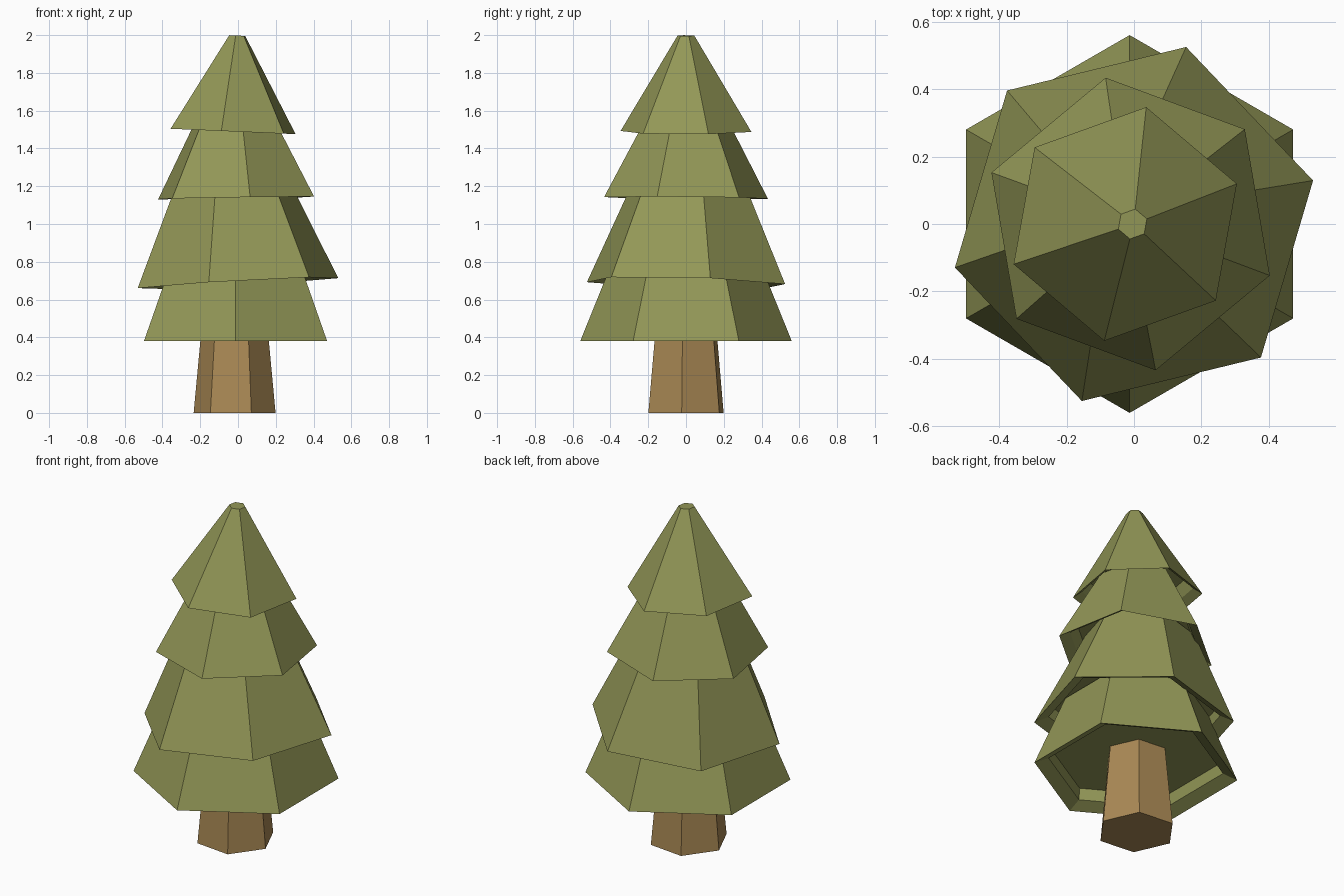
import bpy, bmesh
from math import sin, cos, radians
from mathutils import Vector, Matrix

if "Cube" in bpy.data.objects:
    bpy.data.objects.remove(bpy.data.objects["Cube"])


def material(name, colour):
    m = bpy.data.materials.new(name)
    m.diffuse_color = (*colour, 1)
    m.use_nodes = True
    m.node_tree.nodes["Principled BSDF"].inputs["Base Color"].default_value = m.diffuse_color
    return m


def hex_stack(name, profile, angle, centre, tilt, mat):
    """Closed six-sided solid: profile is (radius, height) rings, tilt is (dz/dx, dz/dy)."""
    normal = Vector((-tilt[0], -tilt[1], 1)).normalized()
    rot = Vector((0, 0, 1)).rotation_difference(normal).to_matrix().to_4x4()
    place = Matrix.Translation(centre) @ rot
    bm = bmesh.new()
    rings = []
    for r, z in profile:
        angles = [radians(angle + 60 * k) for k in range(6)]
        rings.append([bm.verts.new(place @ Vector((r * cos(a), r * sin(a), z)))
                      for a in angles])
    for low, high in zip(rings, rings[1:]):
        for k in range(6):
            n = (k + 1) % 6
            bm.faces.new((low[k], low[n], high[n], high[k]))
    bm.faces.new(rings[0][::-1])
    bm.faces.new(rings[-1])
    bmesh.ops.recalc_face_normals(bm, faces=bm.faces)
    mesh = bpy.data.meshes.new(name)
    bm.to_mesh(mesh)
    bm.free()
    mesh.materials.append(mat)
    obj = bpy.data.objects.new(name, mesh)
    bpy.context.collection.objects.link(obj)
    return obj


bark = material("bark", (0.40, 0.25, 0.09))
needles = material("needles", (0.29, 0.31, 0.095))

# Tapered trunk
hex_stack("trunk", [(0.218, 0), (0.172, 0.49)], -6, (-0.018, 0, 0), (0, 0), bark)

# Branch tiers: base radius, top radius, height, rotation, centre x, base z, tilt
tiers = [
    ("bottom_tier", 0.56, 0.39, 0.42, 30, -0.013, 0.38, (0, 0)),
    ("lower_tier", 0.547, 0.30, 0.55, 13.6, 0.0, 0.687, (0.056, -0.026)),
    ("upper_tier", 0.44, 0.207, 0.44, -20.3, -0.01, 1.138, (0.015, -0.008)),
    ("top_tier", 0.352, 0.045, 0.508, 19.8, -0.026, 1.49, (-0.043, 0)),
]
for name, r, top, h, angle, x, z, tilt in tiers:
    # recessed underside, then the outer sloping skirt
    wall = 0.85 if r > 0.5 else 0.78
    profile = [(r * wall, 0.105), (r * 0.86, 0.035), (r, 0), (top, h)]
    hex_stack(name, profile, angle, (x, 0, z), tilt, needles)
